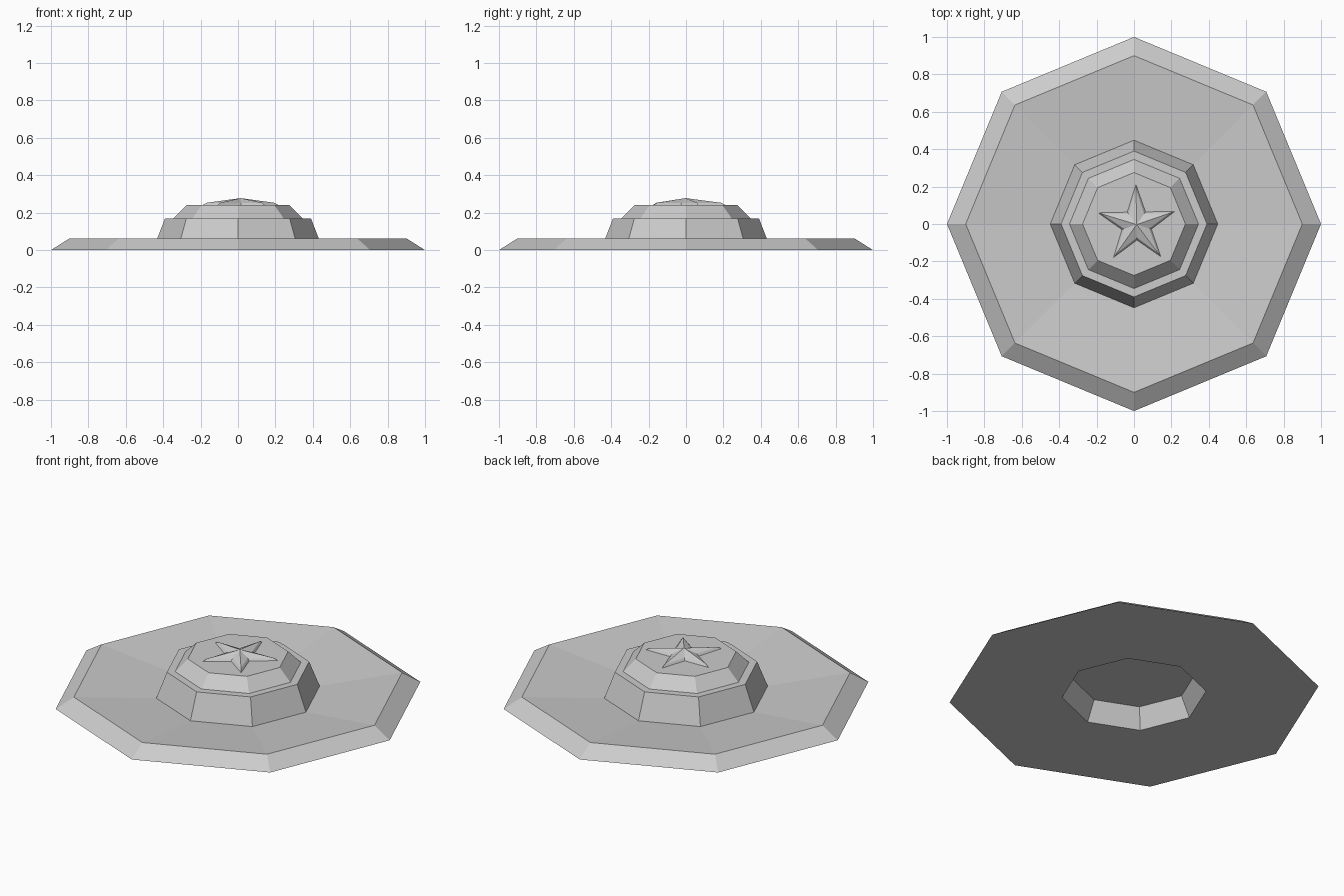
import bpy
import bmesh
from math import cos, sin, pi, radians

if "Cube" in bpy.data.objects:
    bpy.data.objects.remove(bpy.data.objects["Cube"])

grey = bpy.data.materials.new("plain grey")
grey.use_nodes = True
GREY = (0.6, 0.6, 0.6, 1)
grey.diffuse_color = GREY
grey.node_tree.nodes["Principled BSDF"].inputs["Base Color"].default_value = GREY


def ring(bm, radii, z, count, start=0.0, centre=(0, 0)):
    """Ring of vertices; the radii repeat around it."""
    return [bm.verts.new((centre[0] + radii[i % len(radii)] * cos(start + 2 * pi * i / count),
                          centre[1] + radii[i % len(radii)] * sin(start + 2 * pi * i / count), z))
            for i in range(count)]


def bridge(bm, a, b):
    for i in range(len(a)):
        j = (i + 1) % len(a)
        bm.faces.new((a[i], a[j], b[j], b[i]))


def finish(bm, name):
    bmesh.ops.recalc_face_normals(bm, faces=bm.faces)
    mesh = bpy.data.meshes.new(name)
    bm.to_mesh(mesh)
    bm.free()
    mesh.materials.append(grey)
    obj = bpy.data.objects.new(name, mesh)
    bpy.context.collection.objects.link(obj)


# Eight-sided brim and stepped crown, from the hollow underneath to the top
profile = [(0.335, 0.115), (0.39, 0), (1, 0), (0.9, 0.063), (0.448, 0.02),
           (0.39, 0.17), (0.345, 0.17), (0.275, 0.24)]
bm = bmesh.new()
rings = [ring(bm, [r], z, 8) for r, z in profile]
for lower, upper in zip(rings, rings[1:]):
    bridge(bm, lower, upper)
bm.faces.new(rings[0])
bm.faces.new(rings[-1])
finish(bm, "stepped_base")

# Raised five-pointed star with bevelled rim and ridged points
bm = bmesh.new()
centre = (0.014, -0.003)
start = radians(91)
foot = ring(bm, [0.215, 0.083], 0.24, 10, start, centre)
rim = ring(bm, [0.19, 0.07], 0.253, 10, start, centre)
bridge(bm, foot, rim)
peak = bm.verts.new((*centre, 0.278))
for i in range(10):
    bm.faces.new((rim[i], rim[(i + 1) % 10], peak))
bm.faces.new(foot)
finish(bm, "star")
